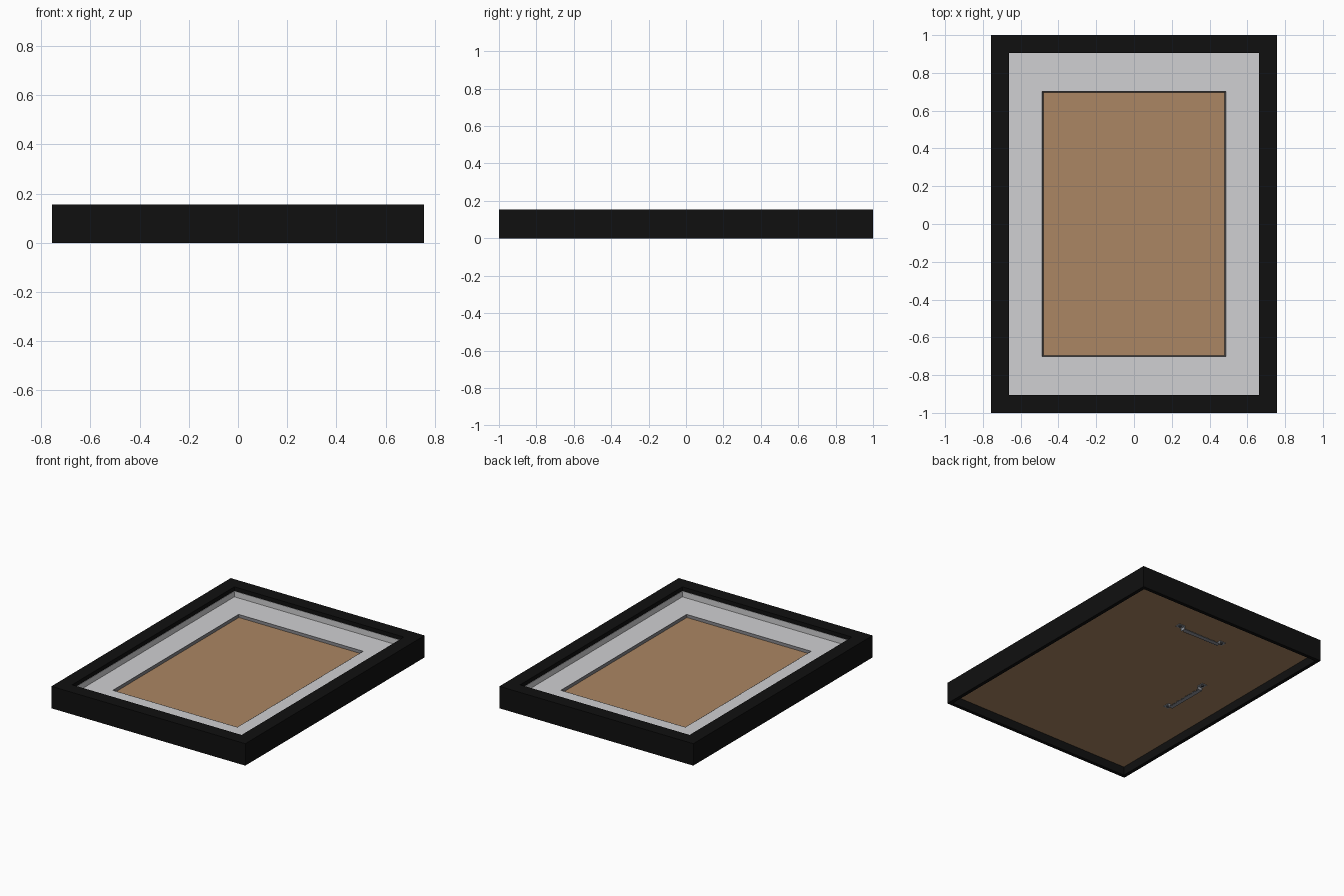
import bpy, bmesh, math
from mathutils import Matrix, Vector

if "Cube" in bpy.data.objects:
    bpy.data.objects.remove(bpy.data.objects["Cube"])


def material(name, rgb):
    m = bpy.data.materials.new(name)
    m.diffuse_color = (*rgb, 1)
    m.use_nodes = True
    m.node_tree.nodes["Principled BSDF"].inputs["Base Color"].default_value = m.diffuse_color
    return m


black = material("black_paint", (0.005, 0.005, 0.005))
white = material("mat_board_grey", (0.63, 0.63, 0.645))
brown = material("brown_board", (0.41, 0.24, 0.125))
dark = material("mat_core_dark_grey", (0.16, 0.16, 0.17))
metal = material("metal_grey", (0.30, 0.32, 0.36))
screw_mat = material("screw_dark_grey", (0.08, 0.08, 0.09))


def finish(name, bm, mat):
    bmesh.ops.recalc_face_normals(bm, faces=bm.faces)
    me = bpy.data.meshes.new(name)
    bm.to_mesh(me)
    bm.free()
    me.materials.append(mat)
    ob = bpy.data.objects.new(name, me)
    bpy.context.collection.objects.link(ob)
    return ob


def ring(name, profile, mat):
    """Mitred rectangular ring from a closed profile of (half x, half y, z)."""
    bm = bmesh.new()
    corners = [(-1, -1), (1, -1), (1, 1), (-1, 1)]
    loops = [[bm.verts.new((sx * hx, sy * hy, z)) for hx, hy, z in profile]
             for sx, sy in corners]
    n = len(profile)
    for c in range(4):
        a, b = loops[c], loops[(c + 1) % 4]
        for i in range(n):
            j = (i + 1) % n
            bm.faces.new((a[i], a[j], b[j], b[i]))
    return finish(name, bm, mat)


def add_box(bm, x0, x1, y0, y1, z0, z1):
    size = Vector((x1 - x0, y1 - y0, z1 - z0, 1))
    mid = Vector(((x0 + x1) / 2, (y0 + y1) / 2, (z0 + z1) / 2))
    bmesh.ops.create_cube(bm, size=1,
                          matrix=Matrix.Translation(mid) @ Matrix.Diagonal(size))


# Outer frame with a front lip and a rebate open at the back
ring("frame", [(0.757, 1.0, 0), (0.757, 1.0, 0.155), (0.662, 0.905, 0.155),
               (0.662, 0.905, 0.126), (0.732, 0.975, 0.126), (0.732, 0.975, 0)], black)

# Mat tray: raised edge under the lip, then flat board around the window
ring("mat_board", [(0.731, 0.974, 0.067), (0.731, 0.974, 0.125), (0.661, 0.904, 0.125),
                   (0.661, 0.904, 0.085), (0.487, 0.702, 0.085), (0.487, 0.702, 0.067)], white)

# Dark bevelled edge of the mat window
ring("mat_window_edge", [(0.488, 0.703, 0.0855), (0.486, 0.701, 0.0855),
                         (0.480, 0.695, 0.066), (0.488, 0.703, 0.066)], dark)

# Backing board, also seen through the window
bm = bmesh.new()
add_box(bm, -0.731, 0.731, -0.974, 0.974, 0.060, 0.067)
finish("backing_board", bm, brown)


# Sawtooth hangers on the back: raised toothed strip, risers, screwed tabs
def hanger(name, place):
    base, t = 0.060, 0.004
    low = base - 0.024
    bm = bmesh.new()
    for s in (-1, 1):
        x = sorted((s * 0.150, s * 0.197))
        add_box(bm, x[0], x[1], -0.02, 0.02, base - t, base)
        x = sorted((s * 0.148, s * 0.152))
        add_box(bm, x[0], x[1], -0.018, 0.018, low, base)
    teeth = 14
    step = 0.304 / teeth
    outline = [(0.152, 0.018), (-0.152, 0.018)]
    for i in range(teeth):
        x = -0.152 + i * step
        outline += [(x, -0.018), (x + step / 2, -0.009)]
    outline.append((0.152, -0.018))
    face = bm.faces.new([bm.verts.new((x, y, low)) for x, y in outline])
    new = bmesh.ops.extrude_face_region(bm, geom=[face])["geom"]
    bmesh.ops.translate(bm, vec=(0, 0, t),
                        verts=[v for v in new if isinstance(v, bmesh.types.BMVert)])
    finish(name, bm, metal).matrix_world = place
    bm = bmesh.new()
    for s in (-1, 1):
        bmesh.ops.create_cone(bm, cap_ends=True, segments=16, radius1=0.008, radius2=0.011,
                              depth=0.008,
                              matrix=Matrix.Translation((s * 0.176, 0, base - 0.005)))
    finish(name + "_screws", bm, screw_mat).matrix_world = place


hanger("top_hanger", Matrix.Translation((0, 0.68, 0)))
hanger("side_hanger", Matrix.Translation((-0.437, 0, 0)) @ Matrix.Rotation(math.pi / 2, 4, 'Z'))
